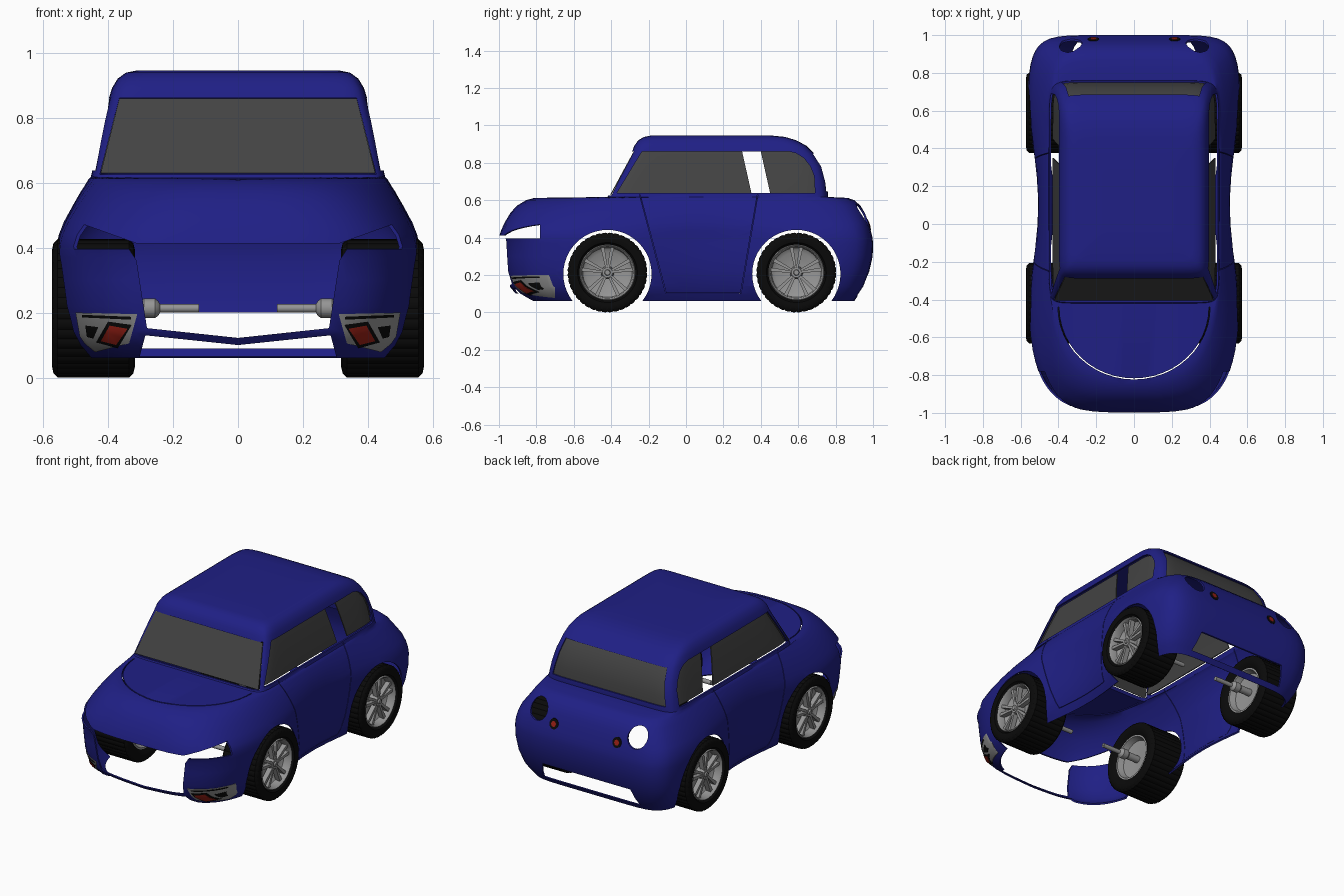
import bpy, bmesh, math
from math import sin, cos, pi, radians, exp

if "Cube" in bpy.data.objects:
    bpy.data.objects.remove(bpy.data.objects["Cube"])

def material(name, rgb):
    m = bpy.data.materials.new(name)
    m.diffuse_color = (*rgb, 1)
    m.use_nodes = True
    m.node_tree.nodes["Principled BSDF"].inputs["Base Color"].default_value = m.diffuse_color
    return m

BLUE = material("body_blue", (0.014, 0.014, 0.235))
GLASS = material("dark_glass", (0.056, 0.056, 0.056))
BLACK = material("tyre_black", (0.003, 0.003, 0.003))
GREY = material("rim_grey", (0.3, 0.3, 0.3))
RED = material("lamp_red", (0.33, 0.015, 0.008))

def finish(me, angle=35):
    me.shade_smooth()
    me.set_sharp_from_angle(angle=radians(angle))

def make(name, bm, mat=None, loc=(0, 0, 0)):
    me = bpy.data.meshes.new(name)
    bm.to_mesh(me)
    bm.free()
    if mat:
        me.materials.append(mat)
    ob = bpy.data.objects.new(name, me)
    ob.location = loc
    bpy.context.collection.objects.link(ob)
    return ob

def prism(pts, axis, lo, hi):
    """Cutter: a polygon extruded along one axis."""
    place = {'x': lambda a, b: (lo, a, b), 'y': lambda a, b: (a, lo, b),
             'z': lambda a, b: (a, b, lo)}[axis]
    bm = bmesh.new()
    f = bm.faces.new([bm.verts.new(place(*p)) for p in pts])
    ext = bmesh.ops.extrude_face_region(bm, geom=[f])
    vec = [hi - lo if c == axis else 0 for c in 'xyz']
    bmesh.ops.translate(bm, vec=vec, verts=[g for g in ext['geom'] if isinstance(g, bmesh.types.BMVert)])
    bmesh.ops.recalc_face_normals(bm, faces=bm.faces[:])
    ob = make("cutter", bm)
    ob.hide_render = True
    return ob

def circle(a, b, r, n=32):
    return [(a + r * cos(2 * pi * i / n), b + r * sin(2 * pi * i / n)) for i in range(n)]

def slit(pts, w):
    """Thin closed outline around an open path."""
    left, right = [], []
    for i, (a, b) in enumerate(pts):
        p, q = pts[max(i - 1, 0)], pts[min(i + 1, len(pts) - 1)]
        dx, dy = q[0] - p[0], q[1] - p[1]
        l = math.hypot(dx, dy)
        left.append((a - dy / l * w, b + dx / l * w))
        right.append((a + dy / l * w, b - dx / l * w))
    return left + right[::-1]

def boolean(ob, cutters, op):
    for c in cutters:
        m = ob.modifiers.new("cut", 'BOOLEAN')
        m.operation, m.solver, m.object = op, 'EXACT', c
    dg = bpy.context.evaluated_depsgraph_get()
    me = bpy.data.meshes.new_from_object(ob.evaluated_get(dg))
    ob.modifiers.clear()
    ob.data = me
    for c in cutters:
        bpy.data.objects.remove(c)
    finish(me, 30)

# Body rings: height, half width, front y, rear y, front and rear squareness
LOWER = [(.06, .49, -.85, .90, 4, 8), (.10, .52, -.91, .925, 4, 8), (.14, .54, -.945, .95, 4, 8),
         (.22, .56, -.97, .98, 4, 8), (.30, .567, -.978, .998, 4, 8), (.37, .57, -.985, 1.0, 4, 8),
         (.405, .568, -1.0, .996, 4, 8), (.44, .56, -.988, .987, 4, 8), (.48, .543, -.97, .975, 3.8, 8),
         (.53, .514, -.94, .957, 3.6, 7), (.57, .488, -.905, .933, 3.4, 7), (.60, .466, -.855, .90, 3.2, 7),
         (.612, .459, -.81, .865, 3.1, 7)]
CABIN = [(.617, .453, -.42, .76), (.63, .45, -.413, .76), (.70, .436, -.375, .752), (.78, .418, -.33, .73),
         (.85, .40, -.292, .685), (.89, .388, -.277, .645), (.92, .37, -.255, .59),
         (.938, .345, -.225, .53), (.945, .31, -.19, .46), (.9455, .15, -.02, .28)]
RINGS = LOWER + [(*r, 16, 12) for r in CABIN]

def ring(z, hw, yf, yr, nf, nr, m=24):
    mid, half = (yf + yr) / 2, (yr - yf) / 2
    waist = 0.12 * min(1, max(0, (.59 - z) / .19))
    out = []
    for side in range(4):
        for i in range(m):
            t = sin(pi / 2 * (2 * i / m - 1))
            u, v = [(1, t), (-t, 1), (-1, -t), (t, -1)][side]
            n = nf if v < 0 else nr
            k = (abs(u) ** n + abs(v) ** n) ** (-1 / n)
            y = mid + v * k * half
            out.append((u * k * hw * (1 - waist * exp(-((y - .1) / .38) ** 2)), y, z))
    return out

def shell(name, mat, d=0.0, thick=0.01):
    """Open-bottomed car skin, moved outward by d."""
    bm = bmesh.new()
    rows = [[bm.verts.new(p) for p in ring(*r)] for r in RINGS]
    for a, b in zip(rows, rows[1:]):
        for j in range(len(a)):
            k = (j + 1) % len(a)
            bm.faces.new((a[j], a[k], b[k], b[j]))
    bm.faces.new(rows[-1])
    bm.normal_update()
    moves = [(v, v.normal * d) for v in bm.verts]
    for v, n in moves:
        v.co += n
    ob = make(name, bm, mat)
    s = ob.modifiers.new("skin", 'SOLIDIFY')
    s.thickness, s.offset = thick, -1
    return ob

def patch(name, mat, d, pts, axis, lo, hi, thick=0.006):
    """Piece of the skin seen through a polygon: panes and lamps."""
    boolean(shell(name, mat, d, thick), [prism(pts, axis, lo, hi)], 'INTERSECT')

def both(half):
    return half + [(-a, b) for a, b in reversed(half)]

# Window outlines
WINDSHIELD = both([(.425, .625), (.365, .86)])
REAR_WINDOW = both([(.385, .645), (.345, .85)])
SIDE_FRONT = [(-.37, .637), (.35, .637), (.30, .86), (-.235, .86)]
REAR_CURVE = [(.69, .637), (.685, .73), (.665, .78), (.63, .825), (.59, .85), (.55, .86)]
SIDE_REAR = [(.45, .637)] + REAR_CURVE + [(.40, .86)]
SIDE_ALL = [(-.37, .637)] + REAR_CURVE + [(-.235, .86)]
WHEEL_Y, WHEEL_Z = (-.42, .59), .213

# Body with all openings
body = shell("car_body", BLUE)
cuts = [prism(circle(y, .205, .236, 48), 'x', -.8, .8) for y in WHEEL_Y]
cuts += [prism(SIDE_ALL, 'x', -.8, .8),
         prism(WINDSHIELD, 'y', -.6, -.1),
         prism(REAR_WINDOW, 'y', .5, 1.1),
         # grille with headlight slots, and the gap below the bumper strip
         prism(both([(0.0001, .122), (.28, .152), (.312, .36), (.335, .395), (.65, .395),
                     (.65, .485), (.5, .48), (.31, .412)]), 'y', -1.2, -.78),
         prism(both([(0.0001, .10), (.285, .13), (.32, .0)]), 'y', -1.2, -.7),
         # rear bumper slot and round openings
         prism(both([(.33, .09), (.30, .20)]), 'y', .8, 1.2)]
cuts += [prism(circle(s * .335, .52, .06), 'y', .8, 1.2) for s in (-1, 1)]
# hood and door seams
cuts.append(prism(slit([(.40 * cos(pi * i / 24), -.44 - .38 * sin(pi * i / 24)) for i in range(25)], .003),
                  'z', .52, .7))
for s in (-1, 1):
    door = [(-.25 + s * .003, .63), (-.11 + s * .003, .10 + s * .002), (.29 + s * .003, .10 + s * .002), (.38 + s * .003, .63)]
    cuts.append(prism(slit(door, .0018), 'x', *sorted((s * .3, s * .8))))
boolean(body, cuts, 'DIFFERENCE')

# Windshield: a flat plate in its frame
bm = bmesh.new()
bm.faces.new([bm.verts.new(p) for p in ((-.422, -.405, .63), (.422, -.405, .63), (.365, -.281, .858), (-.365, -.281, .858))])
make("windshield", bm, GLASS).modifiers.new("thickness", 'SOLIDIFY').thickness = .006

# Other panes, set in from the body
patch("rear_window", GLASS, -.008, REAR_WINDOW, 'y', .5, 1.1)
for s, side in ((1, "right"), (-1, "left")):
    lo, hi = sorted((s * .3, s * .7))
    patch(side + "_front_window", GLASS, -.018, SIDE_FRONT, 'x', lo, hi)
    patch(side + "_rear_window", GLASS, -.018, SIDE_REAR, 'x', lo, hi)
    # Front lower lamps
    flip = lambda pts: [(s * a, b) for a, b in pts]
    patch(side + "_lamp_panel", GREY, .003, flip([(.31, .195), (.50, .20), (.485, .115), (.44, .078), (.335, .105)]),
          'y', -1.2, -.7)
    patch(side + "_lamp_bar", BLACK, .005, flip([(.33, .178), (.48, .185), (.48, .193), (.33, .187)]), 'y', -1.2, -.7)
    patch(side + "_lamp_frame", BLACK, .005, flip([(.327, .162), (.40, .172), (.437, .108), (.37, .09)]), 'y', -1.2, -.7)
    patch(side + "_lamp_lens", RED, .007, flip([(.34, .15), (.395, .16), (.422, .112), (.375, .10)]), 'y', -1.2, -.7)
    patch(side + "_lamp_vent", BLACK, .005, flip([(.43, .155), (.47, .16), (.465, .125), (.445, .12)]), 'y', -1.2, -.7)
    # Tail lights
    patch(side + "_tail_rim", BLACK, .003, circle(s * .215, .47, .03, 16), 'y', .8, 1.2)
    patch(side + "_tail_lens", RED, .005, circle(s * .215, .47, .016, 16), 'y', .8, 1.2)

def lathe(name, mat, prof, loc, n=48, closed=False, tread=False):
    """Turn (x, radius) profile about the x axis, mirrored to both sides."""
    bm = bmesh.new()
    rows = []
    for j in range(n):
        a = 2 * pi * j / n
        g = .004 if tread and j % 4 == 0 else 0
        rows.append([bm.verts.new((x, (r - g * (r > .205)) * cos(a), (r - g * (r > .205)) * sin(a)))
                     for x, r in prof])
    for j in range(n):
        p, q = rows[j], rows[(j + 1) % n]
        for i in range(len(prof) - (not closed)):
            k = (i + 1) % len(prof)
            bm.faces.new((p[i], p[k], q[k], q[i]))
    bmesh.ops.recalc_face_normals(bm, faces=bm.faces[:])
    mirrored(make(name, bm, mat, loc))

def mirrored(ob):
    finish(ob.data)
    ob.modifiers.new("both_sides", 'MIRROR')

# Wheels
for y, end in zip(WHEEL_Y, ("front", "rear")):
    loc = (0, y, WHEEL_Z)
    lathe(end + "_tyres", BLACK,
          [(.55, .146), (.567, .16), (.572, .18), (.568, .20), (.555, .213), (.445, .213),
           (.335, .213), (.322, .20), (.317, .18), (.322, .155), (.34, .13)],
          loc, 160, True, True)
    lathe(end + "_rims", GREY,
          [(.50, .001), (.50, .11), (.515, .132), (.553, .137), (.562, .145), (.55, .152), (.45, .15),
           (.335, .14), (.335, .128), (.37, .115), (.38, .001)], loc)
    lathe(end + "_hubs", GREY, [(.558, .001), (.558, .013), (.55, .016), (.55, .027), (.535, .034), (.48, .036)], loc, 32)
    lathe(end + "_axles", GREY, [(.12, .001), (.12, .013), (.24, .013), (.245, .022), (.255, .03), (.29, .03),
                                 (.30, .022), (.39, .022)], loc, 24)
    # paired spokes
    bm = bmesh.new()
    for i in range(5):
        for da in (-11, 11):
            a = radians(72 * i + 90 + da)
            vs = bmesh.ops.create_cube(bm, size=1)['verts']
            for v in vs:
                r = .025 if v.co.y < 0 else .14
                w = v.co.z * (.012 if v.co.y < 0 else .02)
                v.co = (.532 + v.co.x * .03, r * cos(a) - w * sin(a), r * sin(a) + w * cos(a))
    mirrored(make(end + "_spokes", bm, GREY, loc))
